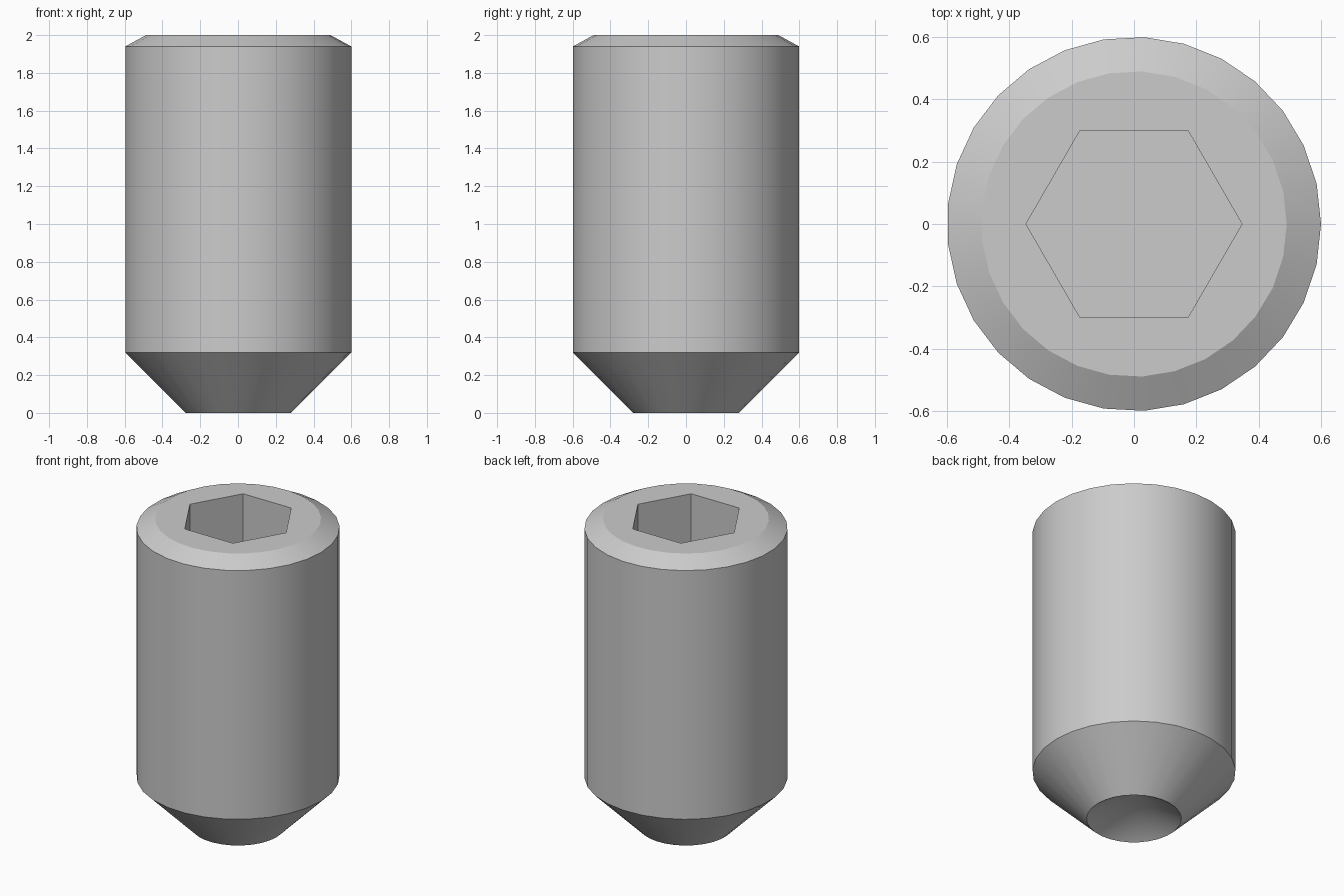
import bpy, bmesh
from math import cos, sin, tau, radians, sqrt

cube = bpy.data.objects.get("Cube")
if cube:
    bpy.data.objects.remove(cube, do_unlink=True)

SIDES = 29
SOCKET_RADIUS = 0.6 / sqrt(3)
SOCKET_FLOOR = 1.2
CUP_DEPTH = 0.16

# Plain grey steel
steel = bpy.data.materials.new("grey_steel")
steel.use_nodes = True
colour = (0.6, 0.6, 0.6, 1)
steel.diffuse_color = colour
steel.node_tree.nodes["Principled BSDF"].inputs["Base Color"].default_value = colour

bm = bmesh.new()


def ring(radius, z, sides):
    return [bm.verts.new((radius * cos(tau * i / sides), radius * sin(tau * i / sides), z))
            for i in range(sides)]


def bridge(a, b):
    n = len(a)
    for i in range(n):
        j = (i + 1) % n
        bm.faces.new((a[i], a[j], b[j], b[i]))


def loop_edges(loop):
    return [bm.edges.get((v, loop[i - 1])) for i, v in enumerate(loop)]


# Turned outside: point taper, shank, top chamfer
profile = [(0.28, 0), (0.6, 0.32), (0.6, 1.94), (0.49, 2)]
rings = [ring(r, z, SIDES) for r, z in profile]
for low, high in zip(rings, rings[1:]):
    bridge(low, high)

# Conical cup in the point
apex = bm.verts.new((0, 0, CUP_DEPTH))
for i, v in enumerate(rings[0]):
    bm.faces.new((v, rings[0][i - 1], apex))

# Hexagonal socket walls and floor
mouth = ring(SOCKET_RADIUS, 2, 6)
floor = ring(SOCKET_RADIUS, SOCKET_FLOOR, 6)
bridge(mouth, floor)
bm.faces.new(floor)

# Flat top around the socket
bmesh.ops.triangle_fill(bm, edges=loop_edges(rings[-1]) + loop_edges(mouth),
                        use_beauty=True, normal=(0, 0, 1))
bmesh.ops.recalc_face_normals(bm, faces=bm.faces[:])

mesh = bpy.data.meshes.new("set_screw")
bm.to_mesh(mesh)
bm.free()
mesh.materials.append(steel)
screw = bpy.data.objects.new("set_screw", mesh)
bpy.context.collection.objects.link(screw)

# Smooth round surfaces, sharp rims
bpy.ops.object.select_all(action='DESELECT')
screw.select_set(True)
bpy.context.view_layer.objects.active = screw
bpy.ops.object.shade_smooth_by_angle(angle=radians(25))
